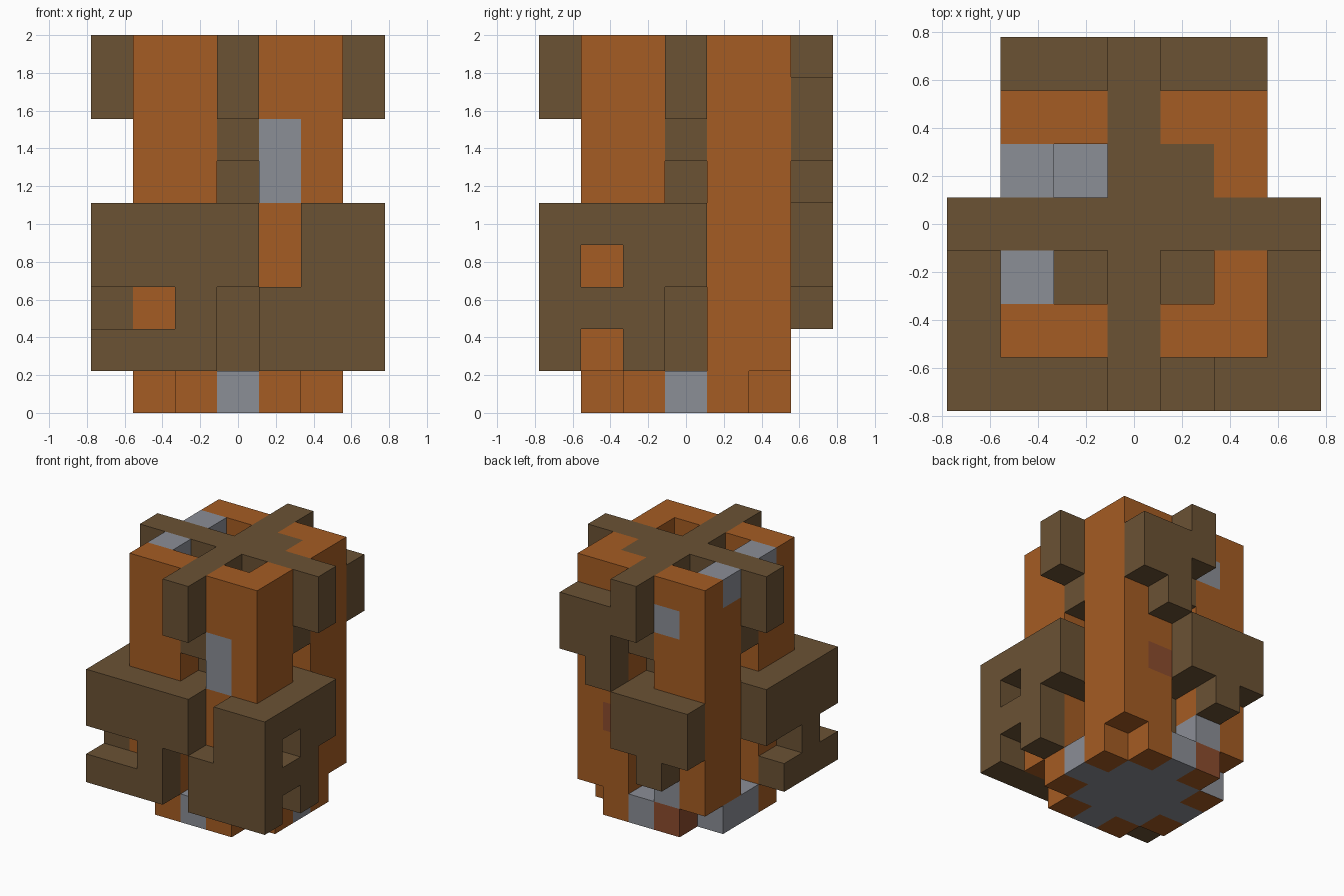
import bpy, bmesh
from mathutils import Vector

cube = bpy.data.objects.get("Cube")
if cube:
    bpy.data.objects.remove(cube, do_unlink=True)

U = 2 / 9  # block size


def make_material(name, srgb):
    rgb = [(c / 255 / 12.92) if c < 11 else ((c / 255 + 0.055) / 1.055) ** 2.4 for c in srgb]
    m = bpy.data.materials.new(name)
    m.use_nodes = True
    m.diffuse_color = (*rgb, 1)
    m.node_tree.nodes["Principled BSDF"].inputs["Base Color"].default_value = (*rgb, 1)
    return m


BROWN, ORANGE, GREY, RUST = range(4)
MATS = [make_material("dark_brown", (107, 82, 52)), make_material("orange", (165, 92, 35)),
        make_material("grey", (139, 142, 150)), make_material("rust", (140, 76, 46))]

cells = {}  # (x, y, z) -> (part, colour)


def fill(part, colour, xs, ys, zs):
    for x in range(xs[0], xs[-1] + 1):
        for y in range(ys[0], ys[-1] + 1):
            for z in range(zs[0], zs[-1] + 1):
                cells[x, y, z] = (part, colour)


def carve(xs, ys, zs):
    for x in range(xs[0], xs[-1] + 1):
        for y in range(ys[0], ys[-1] + 1):
            for z in range(zs[0], zs[-1] + 1):
                cells.pop((x, y, z), None)


def tint(colour, x, y, zs):
    for z in range(zs[0], zs[-1] + 1):
        cells[x, y, z] = (cells[x, y, z][0], colour)


# core
fill("core", BROWN, (-1, 1), (-1, 1), (1, 7))

# four corner posts, notched at the foot
for sx in (-1, 1):
    for sy in (-1, 1):
        for a, b in ((2, 2), (2, 1), (1, 2)):
            z0 = 1 if a == b else 0
            fill("corner_posts", ORANGE, (a * sx,), (b * sy,), (z0, 8))

# base
fill("base", GREY, (-2, 2), (0,), (0,))
fill("base", GREY, (0,), (-2, 2), (0,))
fill("base", GREY, (-1, 1), (-1, 1), (0,))

# crossed beams on top with hanging ends
fill("top_beams", BROWN, (-3, 3), (0,), (8,))
fill("top_beams", BROWN, (0,), (-3, 3), (8,))
fill("top_beams", BROWN, (1,), (1,), (8,))
for dx, dy in ((1, 0), (-1, 0), (0, 1), (0, -1)):
    fill("top_beams", BROWN, (3 * dx,), (3 * dy,), (7,))
    fill("top_beams", BROWN, (2 * dx,), (2 * dy,), (6, 7))
    fill("core", BROWN, (2 * dx,), (2 * dy,), (3, 4))

# front cladding
fill("front_cladding", BROWN, (-3, 3), (-3,), (1, 4))
carve((-3, -2), (-3,), (2,))
carve((0,), (-3,), (1, 2))
carve((1,), (-3,), (3, 4))

# side cladding
for part, x in (("left_cladding", 3), ("right_cladding", -3)):
    fill(part, BROWN, (x,), (-2, 0), (1, 4))
    carve((x,), (0,), (1, 2))
carve((3,), (-2,), (1,))
carve((3,), (-2,), (3,))
carve((-3,), (-1,), (2,))

# back cladding: a low and a high piece
fill("back_cladding", BROWN, (-2, 0), (3,), (3, 4))
fill("back_cladding", BROWN, (-1,), (3,), (2,))
fill("back_cladding", BROWN, (1, 2), (3,), (6, 7))
fill("back_cladding", BROWN, (1,), (3,), (5,))

# single odd-coloured blocks
tint(GREY, 1, -2, (5, 6))
tint(GREY, -2, 1, (8,))
tint(GREY, -2, -1, (8,))
tint(GREY, -1, 1, (7,))
tint(GREY, -1, 2, (7,))
tint(GREY, -1, 2, (1,))
tint(GREY, -2, 1, (0,))
tint(RUST, -1, 2, (0,))
tint(RUST, 1, 2, (3,))

# outer faces of each part
AXES = [Vector(v) for v in ((1, 0, 0), (0, 1, 0), (0, 0, 1))]
for part in sorted({p for p, _ in cells.values()}):
    bm = bmesh.new()
    for (x, y, z), (owner, colour) in cells.items():
        if owner != part:
            continue
        centre = Vector((x, y, z + 0.5))
        for i in range(3):
            for s in (-1, 1):
                n = AXES[i] * s
                if (x + int(n.x), y + int(n.y), z + int(n.z)) in cells:
                    continue
                u, v = AXES[(i + 1) % 3] / 2, AXES[(i + 2) % 3] * s / 2
                mid = centre + n / 2
                face = bm.faces.new([bm.verts.new((mid + o) * U)
                                     for o in (-u - v, u - v, u + v, v - u)])
                face.material_index = colour
                # underside of the foot
                if z == 0 and n.z < 0:
                    face.material_index = ORANGE if abs(x) + abs(y) == 3 else GREY
    bmesh.ops.remove_doubles(bm, verts=bm.verts, dist=0.001)
    bmesh.ops.dissolve_limit(bm, angle_limit=0.01, verts=bm.verts, edges=bm.edges,
                             delimit={'MATERIAL'})
    mesh = bpy.data.meshes.new(part)
    bm.to_mesh(mesh)
    bm.free()
    for m in MATS:
        mesh.materials.append(m)
    bpy.context.collection.objects.link(bpy.data.objects.new(part, mesh))
